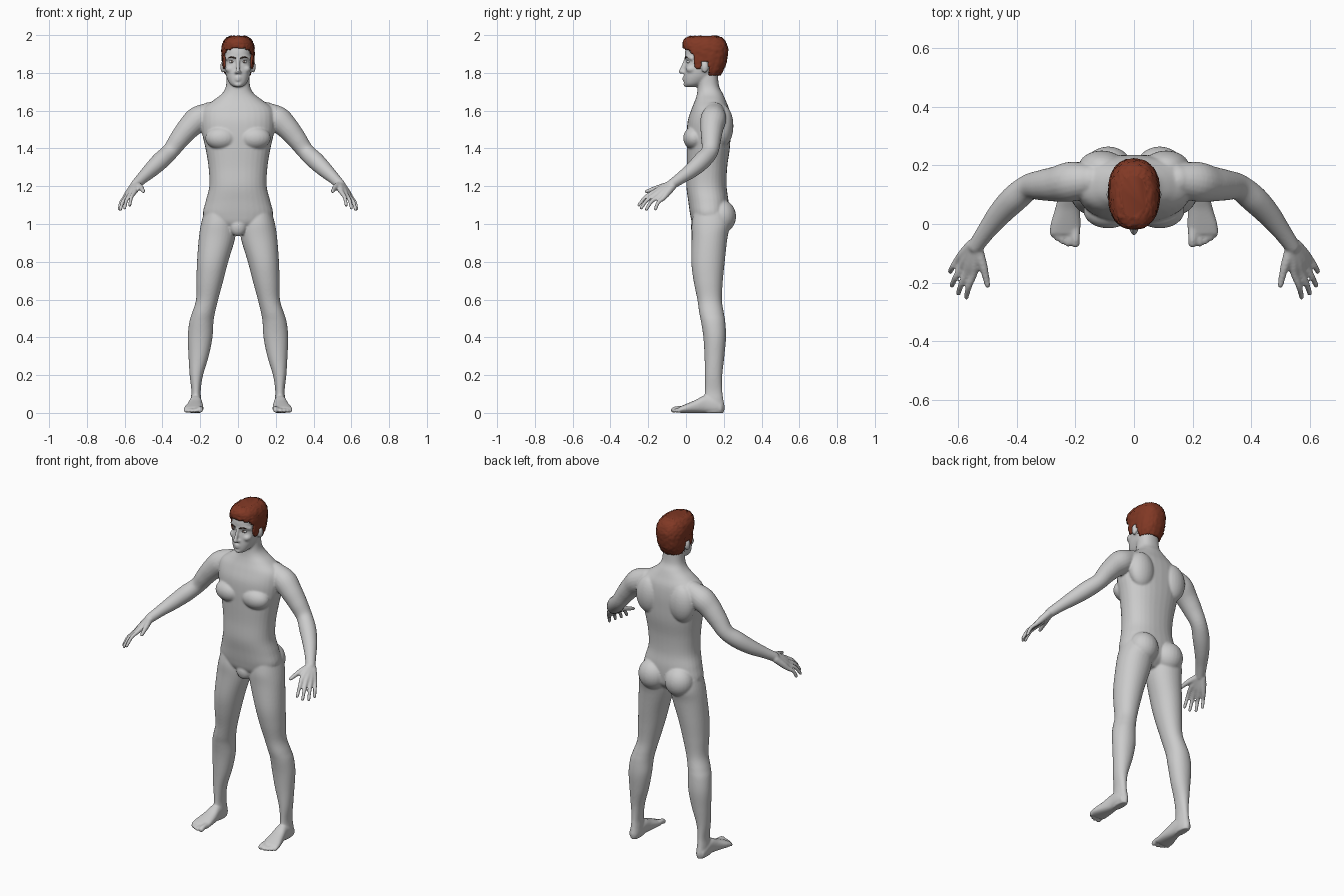
import bpy, bmesh, math, random
from mathutils import Vector, Matrix

random.seed(4)
cube = bpy.data.objects.get("Cube")
if cube:
    bpy.data.objects.remove(cube, do_unlink=True)


def material(name, rgb):
    m = bpy.data.materials.new(name)
    m.use_nodes = True
    m.diffuse_color = (*rgb, 1)
    m.node_tree.nodes["Principled BSDF"].inputs["Base Color"].default_value = (*rgb, 1)
    return m


SKIN = material("grey skin", (0.6, 0.6, 0.6))
HAIR = material("auburn hair", (0.22, 0.04, 0.018))
BROW = material("dark brow", (0.07, 0.04, 0.03))
EYE = material("eye white", (0.65, 0.65, 0.65))


def refine(rows, n=5):
    """Catmull-Rom interpolation between rows of numbers."""
    out = []
    for i in range(len(rows) - 1):
        p0, p1 = rows[max(i - 1, 0)], rows[i]
        p2, p3 = rows[i + 1], rows[min(i + 2, len(rows) - 1)]
        for k in range(n):
            t = k / n
            out.append([0.5 * (2 * b + (c - a) * t + (2 * a - 5 * b + 4 * c - d) * t * t
                               + (3 * b - a - 3 * c + d) * t ** 3)
                        for a, b, c, d in zip(p0, p1, p2, p3)])
    out.append(list(rows[-1]))
    return out


def skin_rings(bm, rings, seg=32, power=2.0):
    """Loft closed rings given as (centre, half axis, half axis)."""
    def bend(v):
        return math.copysign(abs(v) ** (2 / power), v)
    loops = []
    for c, a, b in rings:
        angles = [math.tau * k / seg for k in range(seg)]
        loops.append([bm.verts.new(c + a * bend(math.cos(t)) + b * bend(math.sin(t))) for t in angles])
    for lo, hi in zip(loops, loops[1:]):
        for k in range(seg):
            j = (k + 1) % seg
            bm.faces.new((lo[k], lo[j], hi[j], hi[k]))
    bm.faces.new(loops[0][::-1])
    bm.faces.new(loops[-1])


def stack(bm, rows, power=2.0, side=1, seg=32):
    """Horizontal sections: height, x range, y range."""
    skin_rings(bm, [(Vector((side * (x0 + x1) / 2, (y0 + y1) / 2, z)),
                     Vector(((x1 - x0) / 2, 0, 0)), Vector((0, (y1 - y0) / 2, 0)))
                    for z, x0, x1, y0, y1 in refine(rows)], seg, power)


def ball(bm, centre, radii, side=1):
    m = Matrix.Translation((side * centre[0], *centre[1:])) @ Matrix.Diagonal((*radii, 1))
    return bmesh.ops.create_uvsphere(bm, u_segments=24, v_segments=16, radius=1, matrix=m)


def tube(bm, points, side=1):
    """Round limb through points of x, y, z, radius with rounded ends."""
    pts = refine([(side * x, y, z, r) for x, y, z, r in points])
    ref, rings = Vector((side, 0.5, 0.2)), []
    for i, p in enumerate(pts):
        t = Vector(pts[min(i + 1, len(pts) - 1)][:3]) - Vector(pts[max(i - 1, 0)][:3])
        a = t.cross(ref).normalized()
        rings.append((Vector(p[:3]), a * p[3], t.cross(a).normalized() * p[3]))
    skin_rings(bm, rings, 20)
    for p in (pts[0], pts[-1]):
        ball(bm, p[:3], [p[3]] * 3)


def finish(bm, name, *mats):
    bmesh.ops.recalc_face_normals(bm, faces=bm.faces)
    me = bpy.data.meshes.new(name)
    bm.to_mesh(me)
    bm.free()
    for m in mats:
        me.materials.append(m)
    ob = bpy.data.objects.new(name, me)
    bpy.context.collection.objects.link(ob)
    bpy.ops.object.select_all(action="DESELECT")
    bpy.context.view_layer.objects.active = ob
    ob.select_set(True)
    bpy.ops.object.shade_smooth()
    return ob


# Torso and neck
body = bmesh.new()
torso = [(.96, .06, .07, .17), (1.0, .15, .035, .215), (1.05, .185, .022, .225),
         (1.12, .171, .012, .225), (1.2, .152, .002, .215), (1.3, .156, .005, .218),
         (1.4, .172, .004, .232), (1.48, .19, .004, .236), (1.55, .195, .01, .236),
         (1.61, .185, .03, .228), (1.655, .13, .048, .21), (1.69, .085, .058, .195),
         (1.73, .064, .062, .175), (1.8, .06, .062, .168)]
stack(body, [(z, -w, w, a, b) for z, w, a, b in torso], 2.3)
ball(body, (0, .06, .985), (.045, .034, .05))

# Head, nose and lips
head = [(1.724, .02, .004, .05), (1.74, .042, -.008, .085), (1.77, .058, -.011, .13),
        (1.8, .067, -.009, .17), (1.835, .073, -.004, .193), (1.86, .074, .001, .2),
        (1.885, .076, -.006, .205), (1.92, .076, -.003, .205), (1.955, .066, .012, .19),
        (1.98, .042, .04, .16), (1.988, .015, .08, .12)]
stack(body, [(z, -w, w, a, b) for z, w, a, b in head], 2.3)
tube(body, [(0, 0, 1.878, .008), (0, -.014, 1.84, .009), (0, -.027, 1.807, .012)])
for z in (1.776, 1.763):
    tube(body, [(-.023, 0, 1.769, .004), (0, -.013, z, .007), (.023, 0, 1.769, .004)])
ball(body, (0, 0, 1.739), (.022, .014, .014))

leg = [(1.06, .03, .18, .04, .225), (1.0, .014, .196, .03, .235), (.93, .014, .207, .03, .22),
       (.8, .052, .217, .028, .205), (.7, .078, .22, .04, .195), (.6, .105, .222, .06, .19),
       (.53, .122, .243, .07, .2), (.48, .13, .258, .08, .208), (.4, .135, .266, .092, .212),
       (.3, .155, .262, .098, .203), (.2, .185, .256, .1, .192), (.12, .197, .247, .1, .192),
       (.07, .195, .25, .095, .198), (.03, .193, .252, .09, .205), (0, .198, .247, .095, .2)]
foot = [(.19, .2, .25, .05), (.15, .194, .255, .08), (.1, .19, .258, .092),
        (.05, .185, .27, .068), (0, .182, .285, .047), (-.035, .184, .288, .032)]
arm = [(.15, .15, 1.59, .055), (.212, .145, 1.555, .068), (.262, .137, 1.508, .061),
       (.31, .133, 1.45, .053), (.358, .126, 1.385, .045), (.41, .085, 1.335, .047),
       (.46, .033, 1.287, .041), (.505, -.025, 1.245, .032), (.54, -.075, 1.21, .027)]
knuckles = [(.548, -.172, 1.168), (.572, -.166, 1.155), (.59, -.148, 1.143), (.602, -.122, 1.135)]
tips = [(.573, -.25, 1.1), (.6, -.237, 1.085), (.622, -.21, 1.078), (.628, -.162, 1.08)]
toes = [(.2, -.066, .015), (.225, -.068, .0105), (.245, -.06, .01), (.262, -.05, .0095), (.277, -.038, .009)]

for s in (1, -1):
    # Muscle masses: chest, shoulder blades, buttocks
    ball(body, (.088, .045, 1.455), (.085, .06, .062), s)
    ball(body, (.11, .195, 1.52), (.08, .056, .11), s)
    ball(body, (.088, .188, 1.04), (.085, .077, .088), s)
    # Leg, foot and toes
    stack(body, leg, 2.1, s)
    skin_rings(body, [(Vector((s * (x0 + x1) / 2, y, h / 2)), Vector(((x1 - x0) / 2, 0, 0)),
                       Vector((0, 0, h / 2))) for y, x0, x1, h in refine(foot)], 32, 2.4)
    for x, y, r in toes:
        tube(body, [(x, -.01, r + .008, r), (x, y / 2 - .015, r + .006, r), (x, y, r, r)], s)
    # Arm, palm and fingers
    tube(body, arm, s)
    for i, (k, t) in enumerate(zip(knuckles, tips)):
        k, t = Vector(k), Vector(t)
        start = Vector((.536 + .006 * i, -.085 + .004 * i, 1.207 - .003 * i))
        mid = k.lerp(t, .5) + Vector((.004, -.004, .008))
        tube(body, [(*start, .021), (*start.lerp(k, .6), .018), (*k, .013), (*mid, .0105), (*t, .0095)], s)
    tube(body, [(.534, -.09, 1.205, .02), (.515, -.145, 1.193, .015), (.5, -.21, 1.172, .01)], s)
    # Brow ridge, cheek, nostril, ear
    tube(body, [(.01, .004, 1.88, .011), (.035, .01, 1.885, .011), (.058, .03, 1.877, .011)], s)
    ball(body, (.043, .03, 1.82), (.025, .03, .022), s)
    ball(body, (.011, -.012, 1.803), (.008, .012, .008), s)
    ball(body, (.081, .1, 1.832), (.013, .019, .032), s)

figure = finish(body, "body", SKIN)
fuse = figure.modifiers.new("fuse", "REMESH")
fuse.mode, fuse.voxel_size, fuse.use_smooth_shade = "VOXEL", .0055, True
soften = figure.modifiers.new("soften", "SMOOTH")
soften.factor, soften.iterations = .5, 6
for name in ("fuse", "soften"):
    bpy.ops.object.modifier_apply(modifier=name)

# Short hair: a cap trimmed along the hairline
hairline = [(-.1, 1.935), (.01, 1.925), (.035, 1.9), (.05, 1.825), (.076, 1.82), (.084, 1.862),
            (.116, 1.862), (.126, 1.79), (.4, 1.77)]


def line_height(y):
    for (ya, za), (yb, zb) in zip(hairline, hairline[1:]):
        if y <= yb:
            return za + (zb - za) * (y - ya) / (yb - ya)


cap = bmesh.new()
rows = [(1.772, .056, .03, .168), (1.8, .073, .005, .19), (1.84, .083, -.002, .21), (1.89, .087, -.01, .22),
        (1.93, .087, -.016, .222), (1.96, .08, -.017, .212), (1.983, .064, -.004, .195), (1.995, .042, .025, .165)]
stack(cap, [(z, -w, w, a, b) for z, w, a, b in rows], 2.4, seg=72)
low = [f for f in cap.faces if f.calc_center_median().z < line_height(f.calc_center_median().y)]
bmesh.ops.delete(cap, geom=low, context="FACES")
for v in cap.verts:
    v.co += Vector([random.uniform(-.0025, .0025) for _ in range(3)])
hair = finish(cap, "hair", HAIR)
thick = hair.modifiers.new("thickness", "SOLIDIFY")
thick.thickness, thick.offset = .012, -1

# Eyes and eyebrows
for s, label in ((1, "left"), (-1, "right")):
    bm = bmesh.new()
    ball(bm, (.032, .016, 1.859), (.015, .0135, .009), s)
    for f in bm.faces:
        c = f.calc_center_median()
        f.material_index = int(abs(c.x - s * .032) < .005 and c.y < .016)
    finish(bm, label + "_eye", EYE, BROW)
    bm = bmesh.new()
    tube(bm, [(.014, -.004, 1.878, .0035), (.035, .001, 1.884, .004), (.056, .02, 1.877, .003)], s)
    finish(bm, label + "_eyebrow", BROW)
